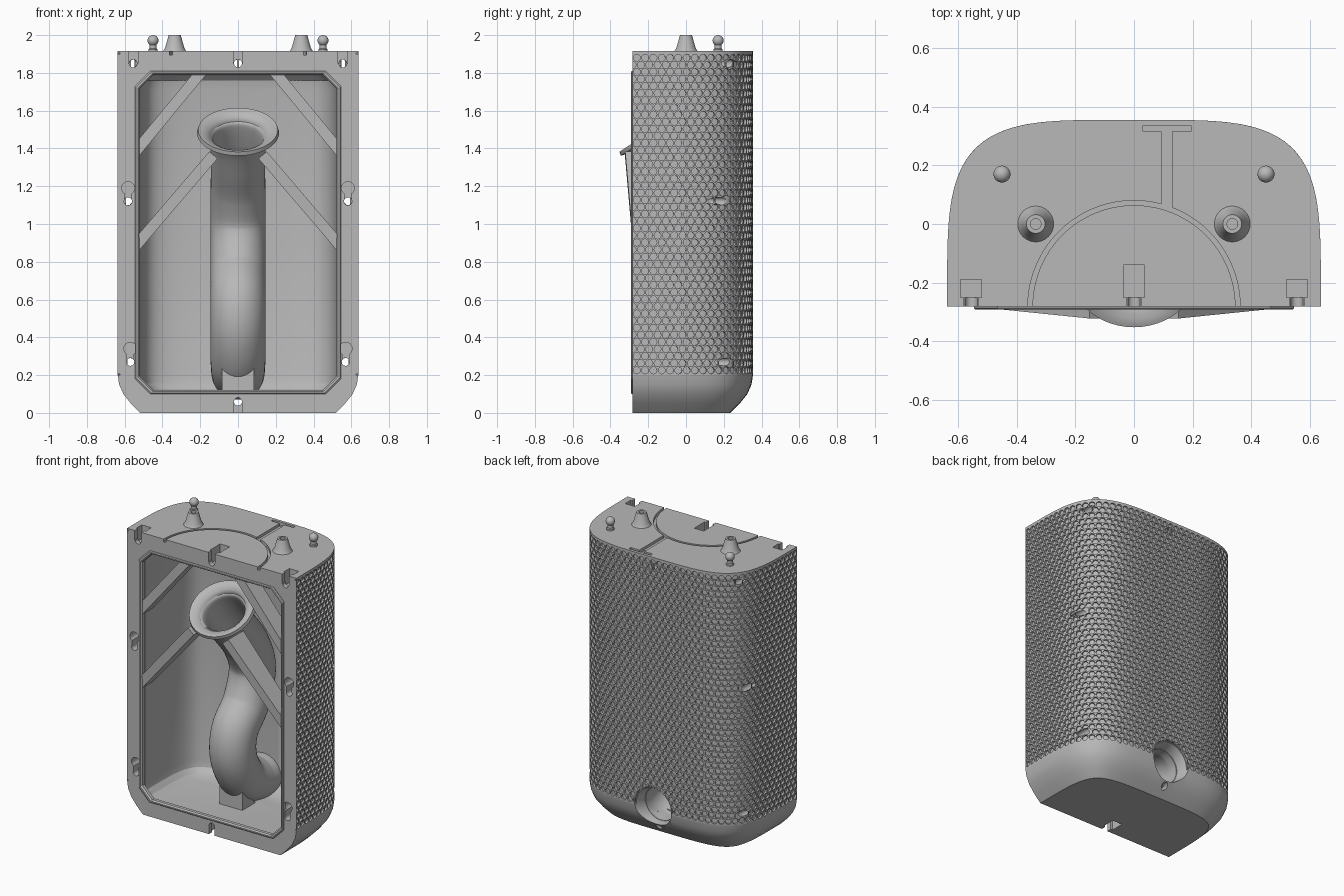
import bpy, bmesh, math
from mathutils import Vector

if "Cube" in bpy.data.objects:
    bpy.data.objects.remove(bpy.data.objects["Cube"])

grey = bpy.data.materials.new("matte_grey")
grey.use_nodes = True
grey.diffuse_color = (0.48, 0.48, 0.48, 1)
grey.node_tree.nodes["Principled BSDF"].inputs["Base Color"].default_value = (0.48, 0.48, 0.48, 1)

HALF, FRONT, TOP, POWER = 0.637, -0.282, 1.915, 4.2
PORT_Z, PORT_R, SCREW_R = 0.21, 0.138, 0.021
GRID_LOW, GRID_HIGH, RECESS = 0.2, 1.905, 0.012


def make(name, verts, faces, smooth=None):
    mesh = bpy.data.meshes.new(name)
    mesh.from_pydata(verts, [], faces)
    bm = bmesh.new()
    bm.from_mesh(mesh)
    bmesh.ops.recalc_face_normals(bm, faces=bm.faces)
    bm.to_mesh(mesh)
    bm.free()
    mesh.materials.append(grey)
    obj = bpy.data.objects.new(name, mesh)
    bpy.context.collection.objects.link(obj)
    if smooth:
        shade(obj, smooth)
    return obj


def activate(obj):
    bpy.ops.object.select_all(action='DESELECT')
    obj.select_set(True)
    bpy.context.view_layer.objects.active = obj


def shade(obj, degrees):
    activate(obj)
    bpy.ops.object.shade_smooth_by_angle(angle=math.radians(degrees))


def cut(target, cutter):
    cutter.hide_render = True
    activate(target)
    mod = target.modifiers.new("cut", 'BOOLEAN')
    mod.operation, mod.solver, mod.object = 'DIFFERENCE', 'EXACT', cutter
    bpy.ops.object.modifier_apply(modifier=mod.name)
    bpy.data.objects.remove(cutter)


def rings(name, loops, smooth=None, caps=True, closed=False):
    """Skin a list of equal vertex loops."""
    n, m = len(loops[0]), len(loops)
    faces = [(i * n + j, i * n + (j + 1) % n, (i + 1) % m * n + (j + 1) % n, (i + 1) % m * n + j)
             for i in range(m if closed else m - 1) for j in range(n)]
    if caps and not closed:
        faces += [tuple(range(n)), tuple(range((m - 1) * n, m * n))]
    return make(name, [v for loop in loops for v in loop], faces, smooth)


def box(name, x0, x1, y0, y1, z0, z1):
    return rings(name, [[(x0, y0, z), (x1, y0, z), (x1, y1, z), (x0, y1, z)] for z in (z0, z1)])


def lathe(name, centre, profile, axis='Z', n=32, smooth=None, closed=False):
    """Turn (radius, height) pairs about an axis through centre."""
    loops = []
    for r, h in profile:
        circle = [(r * math.cos(math.tau * k / n), r * math.sin(math.tau * k / n)) for k in range(n)]
        loops.append([Vector(centre) + Vector((a, b, h) if axis == 'Z' else (a, h, b)) for a, b in circle])
    return rings(name, loops, smooth, closed=closed)


def octagon(hw, z0, z1, c, y):
    return [(hw, y, z0 + c), (hw, y, z1 - c), (hw - c, y, z1), (c - hw, y, z1),
            (-hw, y, z1 - c), (-hw, y, z0 + c), (c - hw, y, z0), (hw - c, y, z0)]


# Rounded plan outline, sampled at even arc length
dense = [Vector((-HALF * math.copysign(abs(math.cos(t)) ** (2 / POWER), math.cos(t)),
                 HALF * abs(math.sin(t)) ** (2 / POWER)))
         for t in (math.pi * k / 8000 for k in range(8001))]
dense[-1].y = 0
table, walked, STEP = [dense[0]], 0, 0.001
for a, b in zip(dense, dense[1:]):
    span = (b - a).length
    while walked + span >= len(table) * STEP:
        table.append(a.lerp(b, (len(table) * STEP - walked) / span))
    walked += span
table.append(dense[-1])
LENGTH = (len(table) - 1) * STEP


def outline(s, inset):
    p = table[max(0, min(len(table) - 1, round(s / STEP)))]
    normal = Vector((math.copysign(abs(p.x / HALF) ** (POWER - 1), p.x), (p.y / HALF) ** (POWER - 1)))
    q = p - normal.normalized() * inset
    return q.x, q.y + FRONT


def loft(name, stations, front=FRONT, shift=0, n=96):
    loops = []
    for z, inset in stations:
        plan = [outline(LENGTH * k / n, inset) for k in range(n + 1)]
        loop = [(x, y + shift, z) for x, y in plan]
        loop[0] = (loop[0][0], front, z)
        loop[-1] = (loop[-1][0], front, z)
        loops.append(loop)
    return rings(name, loops)


# Cabinet shell with a rolled bottom edge
cabinet = loft("cabinet", [(0, 0.12), (0.05, 0.07), (0.1, 0.03), (0.15, 0.008), (GRID_LOW, 0),
                           (GRID_LOW + 0.001, RECESS), (GRID_HIGH - 0.001, RECESS), (GRID_HIGH, 0), (TOP, 0)])
cut(cabinet, loft("cavity", [(0.11, 0.19), (0.125, 0.15), (0.155, 0.122), (0.2, 0.112),
                             (1.71, 0.112), (1.76, 0.122), (1.787, 0.15), (1.8, 0.19)], front=-0.4, shift=0.03))
cut(cabinet, rings("opening", [octagon(0.53, 0.11, 1.8, 0.08, y) for y in (-0.4, -0.25)]))
cut(cabinet, lathe("port_exit", (0, 0, PORT_Z), [(0.115, 0.14), (0.115, 0.26), (0.121, 0.3), (0.129, 0.33),
                                                 (PORT_R, 0.355), (PORT_R, 0.5)], 'Y', 48))

# Screw holes with keyhole pockets in the front frame
holes = [(0, 1.85), (0, 0.06)] + [(s * x, z) for s in (-1, 1) for x, z in ((0.555, 1.85), (0.582, 1.12), (0.57, 0.27))]
for x, z in holes:
    cut(cabinet, lathe("screw_hole", (x, 0, z), [(SCREW_R, -0.5), (SCREW_R, 0.5)], 'Y', 20))
    if z > 1.8:
        back = -0.14 if x == 0 else -0.19
        cut(cabinet, box("slot", x - 0.025, x + 0.025, -0.4, -0.2, z, 2.1))
        cut(cabinet, box("pocket", x - 0.036, x + 0.036, -0.25, back, z - 0.03, 2.1))
    elif z < 0.1:
        cut(cabinet, box("slot", -0.022, 0.022, -0.4, -0.2, -0.1, z))
        cut(cabinet, box("pocket", -0.036, 0.036, -0.25, -0.16, -0.1, z + 0.02))
    else:
        cut(cabinet, box("slot", x - 0.018, x + 0.018, -0.4, -0.2, z, z + 0.07))
        cut(cabinet, lathe("pocket", (x, 0, z + 0.07), [(0.034, -0.4), (0.034, -0.2)], 'Y', 24))

# Grooves in the top
cut(cabinet, lathe("arc_groove", (0, FRONT, 0), [(0.346, 1.895), (0.362, 1.895), (0.362, 2.1), (0.346, 2.1)],
                   n=96, closed=True))
cut(cabinet, box("channel", 0.093, 0.13, 0.05, 0.32, 1.897, 2.1))
cut(cabinet, box("cross_channel", 0.03, 0.195, 0.315, 0.335, 1.893, 2.1))
cut(cabinet, box("side_notch", 0.11, 0.132, 0.27, 0.29, 1.893, 2.1))
shade(cabinet, 25)

# Dimpled grille: hexagonal cells with round wells wrapped round the outline
cols = round(LENGTH / 0.0445)
pitch = LENGTH / cols
rows = round((GRID_HIGH - GRID_LOW) / (pitch * 0.866))
row_step = (GRID_HIGH - GRID_LOW) / (rows + 1 / 3)
hex_r, well_r = row_step / 1.5, pitch * 0.42


def on_wall(s, z, inset):
    """Wrap a grille point onto the wall, pushed clear of the port and screw holes."""
    x, y = outline(max(0, min(LENGTH, s)), inset)
    d = math.hypot(x, z - PORT_Z)
    if y > 0.2 and 1e-6 < d < PORT_R:
        x, z = x * PORT_R / d, PORT_Z + (z - PORT_Z) * PORT_R / d
    for hx, hz in holes:
        if y > 0 and math.hypot(x - hx, z - hz) < SCREW_R:
            z = hz + math.copysign(math.sqrt(SCREW_R ** 2 - (x - hx) ** 2), z - hz)
    return x, y, max(GRID_LOW, min(GRID_HIGH, z))


verts, faces = [], []
for r in range(rows):
    zc = GRID_LOW + hex_r + r * row_step
    for c in range(cols + r % 2):
        sc = (c + (0 if r % 2 else 0.5)) * pitch
        x, y = outline(sc, 0)
        if y > 0.2 and math.hypot(x, zc - PORT_Z) < PORT_R - pitch / 2:
            continue
        if y > 0 and any(math.hypot(x - hx, zc - hz) < SCREW_R for hx, hz in holes):
            continue
        base = len(verts)
        for k in range(6):
            a = math.radians(30 + 60 * k)
            z = zc + hex_r * math.sin(a)
            if r == 0 and math.sin(a) < 0:
                z = GRID_LOW
            if r == rows - 1 and math.sin(a) > 0:
                z = GRID_HIGH
            verts.append(on_wall(sc + pitch / math.sqrt(3) * math.cos(a), z, 0))
        for inset in (0, RECESS):
            for k in range(12):
                a = math.radians(30 + 30 * k)
                verts.append(on_wall(sc + well_r * math.cos(a), zc + well_r * math.sin(a), inset))
        top, low = base + 6, base + 18
        for k in range(6):
            faces.append((base + k, base + (k + 1) % 6, top + (2 * k + 2) % 12, top + 2 * k + 1, top + 2 * k))
        for k in range(12):
            faces.append((top + k, top + (k + 1) % 12, low + (k + 1) % 12, low + k))
    # Front edge of the grille between the half wells
    if r % 2 == 0:
        reach = row_step - well_r
        for x0 in (-HALF, HALF - RECESS):
            box("grille_edge", x0, x0 + RECESS, FRONT, FRONT + 0.004, max(GRID_LOW, zc - reach), min(GRID_HIGH, zc + reach))
make("dimpled_grille", verts, faces)

# Raised gasket rim with clipped corners round the opening
rim = [(0.545, 0.1, 1.81, 0.08, -0.26), (0.545, 0.1, 1.81, 0.08, -0.287), (0.54, 0.105, 1.805, 0.08, -0.292),
       (0.53, 0.113, 1.797, 0.078, -0.292), (0.522, 0.12, 1.79, 0.075, -0.282), (0.522, 0.12, 1.79, 0.075, -0.26)]
rings("gasket_rim", [octagon(*p) for p in rim], closed=True)

# Bent port tube with a flared, tilted mouth
path = [Vector(p) for p in [(-0.17, 1.49, 0.214), (-0.164, 1.481, 0.18), (-0.153, 1.465, 0.156), (-0.132, 1.435, 0.14),
                            (-0.05, 1.33, 0.133), (0.08, 1.17, 0.134), (0.155, 0.98, 0.134), (0.09, 0.77, 0.134),
                            (-0.035, 0.62, 0.134), (-0.05, 0.45, 0.134), (0.04, 0.28, 0.134), (0.17, 0.215, 0.13),
                            (0.27, 0.21, 0.125)]]
ends = [2 * path[0] - path[1]] + path + [2 * path[-1] - path[-2]]
points = []
for a, b, c, d in zip(ends, ends[1:], ends[2:], ends[3:]):
    for t in (k / 8 for k in range(8)):
        points.append(0.5 * (2 * b + (c - a) * t + (2 * a - 5 * b + 4 * c - d) * t ** 2 + (3 * b - a - 3 * c + d) * t ** 3))
points.append(path[-1])
loops = []
for i, p in enumerate(points):
    t = (points[min(i + 1, len(points) - 1)] - points[max(i - 1, 0)]).xy.normalized()
    loops.append([(p.z * math.cos(a), p.x - t.y * p.z * math.sin(a), p.y + t.x * p.z * math.sin(a))
                  for a in (math.tau * k / 48 for k in range(48))])
tube = rings("port_tube", loops, caps=False)
wall = tube.modifiers.new("wall", 'SOLIDIFY')
wall.thickness, wall.offset = 0.022, 0
activate(tube)
bpy.ops.object.modifier_apply(modifier="wall")
shade(tube, 40)
rings("tube_foot", [[(-0.085, -0.075, z), (0.085, -0.075, z), (0.085, y, z), (-0.085, y, z)]
                    for z, y in ((0.1, 0.08), (0.17, 0.0), (0.27, -0.05))])


# Diagonal braces
def brace(name, start, end, fronts, back, width=0.058):
    a, b = Vector(start), Vector(end)
    off = Vector((a.y - b.y, b.x - a.x)).normalized() * width / 2
    rings(name, [[(q.x, y, q.y) for q, y in ((p + off, f), (p - off, f), (p - off, back), (p + off, back))]
                 for p, f in zip((a, b), fronts)])


for side, label in ((1, "left"), (-1, "right")):
    brace(label + "_lower_brace", (side * 0.13, 1.365), (side * 0.56, 0.862), (-0.322, -0.278), -0.16)
    brace(label + "_upper_brace", (side * 0.175, 1.828), (side * 0.565, 1.355), (-0.278, -0.278), -0.16)

    # Hollow cone feet and ball pins on top
    lathe(label + "_cone", (side * 0.335, 0, 0),
          [(0.064, 1.91), (0.057, 1.922), (0.05, 1.935), (0.032, 2.0), (0.018, 2.0), (0.018, 1.95)], smooth=35)
    ball = [(0.029 * math.sin(a), 1.971 - 0.029 * math.cos(a)) for a in (math.radians(40 + 14 * k) for k in range(10))]
    lathe(label + "_ball_pin", (side * 0.45, 0.17, 0),
          [(0.024, 1.91), (0.024, 1.925), (0.019, 1.93)] + ball + [(0.001, 2.0)], smooth=35)
